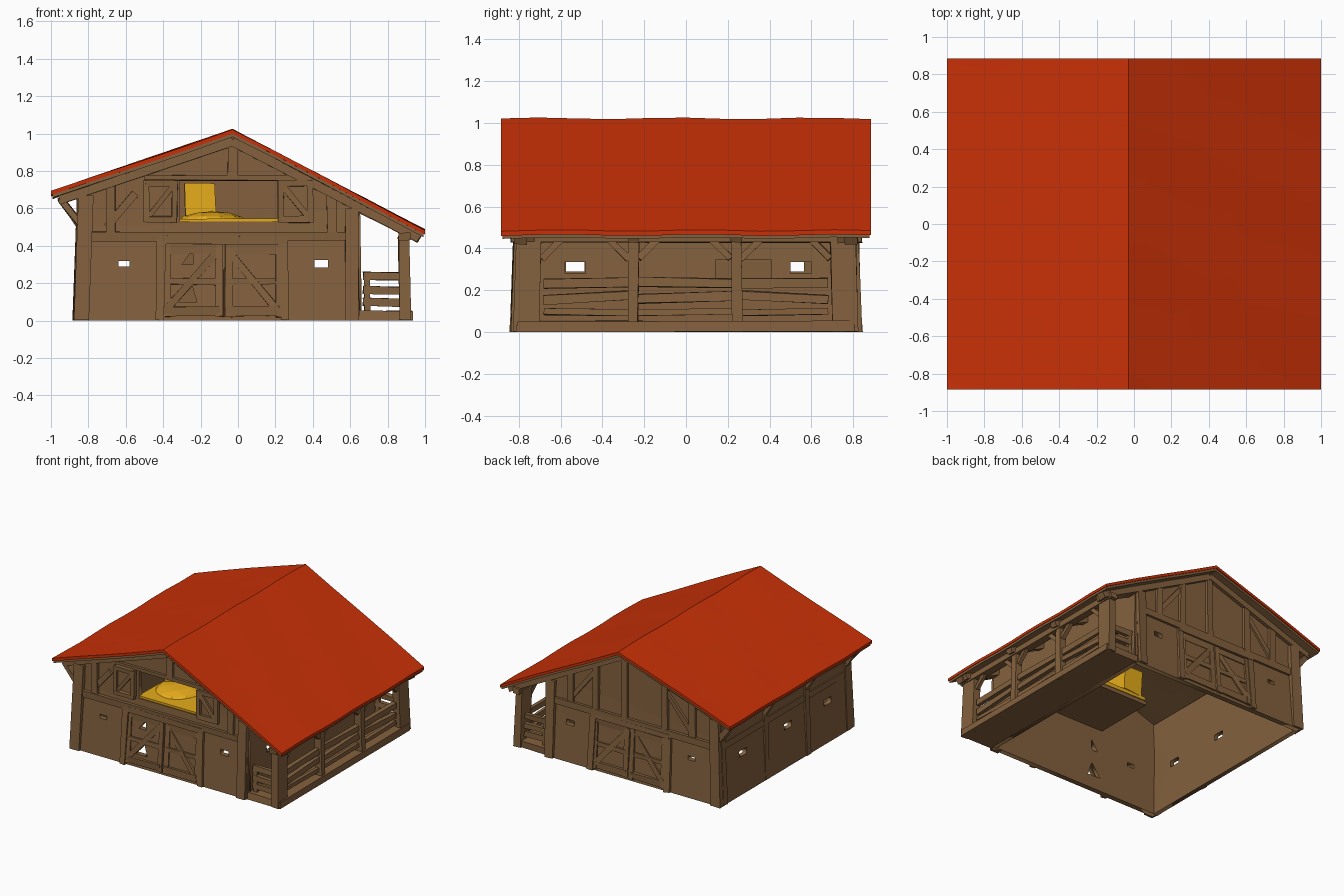
import bpy, bmesh, math, random
from mathutils import Vector, Matrix

if "Cube" in bpy.data.objects:
    bpy.data.objects.remove(bpy.data.objects["Cube"])
random.seed(4)

def mat(name, c):
    m = bpy.data.materials.new(name)
    m.diffuse_color = (*c, 1)
    m.use_nodes = True
    m.node_tree.nodes["Principled BSDF"].inputs["Base Color"].default_value = m.diffuse_color
    return m

WOOD = mat("brown wood", (0.232, 0.121, 0.048))
RED = mat("red roof", (0.58, 0.03, 0.002))
HAY = mat("yellow hay", (0.88, 0.46, 0.012))
RX, RZ = -0.03, 1.022                     # ridge position

def roof_z(x):                            # top surface of the roof
    return RZ + (x - RX) * 0.342 if x < RX else RZ - (x - RX) * 0.521

def add(name, me, m):
    me.materials.append(m)
    ob = bpy.data.objects.new(name, me)
    bpy.context.collection.objects.link(ob)
    return ob

def beams(name, items, m=WOOD, jit=0.004):
    """items: (start, end, width, depth); depth runs along y (or x for y-beams)."""
    bm = bmesh.new()
    for a, b, w, d in items:
        a, b = Vector(a), Vector(b)
        z = (b - a).normalized()
        side = Vector((0, 1, 0)) if abs(z.y) < 0.3 else Vector((1, 0, 0))
        x = side.cross(z).normalized()
        y = z.cross(x)
        R = Matrix((x, y, z)).transposed().to_4x4()
        S = Matrix.Diagonal((w, d, (b - a).length, 1))
        r = bmesh.ops.create_cube(bm, size=1, matrix=Matrix.Translation((a + b) / 2) @ R @ S)
        for v in r["verts"]:
            v.co += Vector([random.uniform(-jit, jit) for _ in range(3)])
            v.co.z = max(v.co.z, 0)
    me = bpy.data.meshes.new(name)
    bm.to_mesh(me)
    bm.free()
    return add(name, me, m)

def wall(name, loops, thick, place, lean):
    """Flat panel with holes; place maps (u, v, w) to xyz; lean flares the foot."""
    cu = bpy.data.curves.new(name, 'CURVE')
    cu.dimensions, cu.fill_mode, cu.extrude = '2D', 'BOTH', thick / 2
    for lp in loops:
        s = cu.splines.new('POLY')
        s.points.add(len(lp) - 1)
        for p, q in zip(s.points, lp):
            p.co = (q[0], q[1], 0, 1)
        s.use_cyclic_u = True
    tmp = bpy.data.objects.new(name + "_outline", cu)
    bpy.context.collection.objects.link(tmp)
    bpy.context.view_layer.update()
    me = bpy.data.meshes.new_from_object(tmp.evaluated_get(bpy.context.evaluated_depsgraph_get()))
    bpy.data.objects.remove(tmp)
    me.materials.clear()
    for v in me.vertices:
        p = Vector(place(*v.co))
        v.co = p + Vector(lean) * max(0, (0.5 - p.z) / 0.5)
    bm = bmesh.new()
    bm.from_mesh(me)
    bmesh.ops.remove_doubles(bm, verts=bm.verts, dist=1e-5)
    bmesh.ops.recalc_face_normals(bm, faces=bm.faces)
    bm.to_mesh(me)
    bm.free()
    return add(name, me, WOOD)

def rect(u0, u1, v0, v1):
    return [(u0, v0), (u1, v0), (u1, v1), (u0, v1)]

# Gable walls, front and back
L, R, T = -0.835, 0.64, 0.04
outline = [(-0.865, 0), (0.65, 0), (R, roof_z(R) - T), (RX, RZ - T), (L, roof_z(L) - T), (L, 0.5)]
small = [rect(-0.64, -0.58, 0.29, 0.32), rect(0.41, 0.48, 0.285, 0.325)]
loft_hole = rect(-0.31, 0.21, 0.53, 0.75)
gaps = [[(-0.33, 0.1), (-0.22, 0.1), (-0.25, 0.2)], [(-0.3, 0.3), (-0.24, 0.3), (-0.24, 0.38)]]
wall("front_wall", [outline, loft_hole] + small + gaps, 0.04, lambda u, v, w: (u, -0.77 + w, v), (0, -0.03, 0))
wall("back_wall", [outline] + small, 0.04, lambda u, v, w: (u, 0.77 + w, v), (0, 0.03, 0))

# Long side walls
wall("left_wall", [rect(-0.79, 0.79, 0, roof_z(L) - T)] + [rect(y - 0.045, y + 0.045, 0.29, 0.335) for y in (-0.53, -0.04, 0.52)],
     0.035, lambda u, v, w: (-0.83 + w, u, v), (-0.03, 0, 0))
wall("right_wall", [rect(-0.79, 0.79, 0, roof_z(R) - T), rect(0.14, 0.41, 0.25, 0.345)] +
     [rect(y - 0.05, y + 0.05, 0.28, 0.335) for y in (-0.53, 0.55)],
     0.035, lambda u, v, w: (0.635 + w, u, v), (0.01, 0, 0))

# Roof: red covering over a brown underlayer, slightly wavy
def roof(name, top, th, inset, m):
    bm = bmesh.new()
    xs = [-1 + inset, -0.76, -0.53, -0.28, RX, 0.2, 0.45, 0.7, 1 - inset]
    ny = 10
    def pt(x, j, low):
        y = -0.885 + inset + (1.77 - 2 * inset) * j / ny
        wob = 0.004 * math.sin(j * 1.7 + x * 5)
        return bm.verts.new((x, y, roof_z(x) - top - (th if low else 0) + wob))
    up = [[pt(x, j, False) for j in range(ny + 1)] for x in xs]
    dn = [[pt(x, j, True) for j in range(ny + 1)] for x in xs]
    n = len(xs) - 1
    for i in range(n):
        for j in range(ny):
            for g in (up, dn):
                bm.faces.new((g[i][j], g[i + 1][j], g[i + 1][j + 1], g[i][j + 1]))
        for j in (0, ny):
            bm.faces.new((up[i][j], up[i + 1][j], dn[i + 1][j], dn[i][j]))
    for j in range(ny):
        for i in (0, n):
            bm.faces.new((up[i][j], up[i][j + 1], dn[i][j + 1], dn[i][j]))
    bmesh.ops.recalc_face_normals(bm, faces=bm.faces)
    for f in bm.faces:
        f.smooth = True
    me = bpy.data.meshes.new(name)
    bm.to_mesh(me)
    bm.free()
    me.set_sharp_from_angle(angle=math.radians(25))
    return add(name, me, m)

roof("roof_covering", 0.0, 0.022, 0.0, RED)
roof("roof_underlayer", 0.022, 0.018, 0.008, WOOD)

# Timber framing on both gable ends
for s, end in ((-1, "front"), (1, "back")):
    y, yb = s * 0.79, s * 0.82
    fr = [((L, y, 0.45), (R, y, 0.45), 0.05, 0.045),
          ((L - 0.005, y + s * 0.02, 0.0), (L + 0.02, y, 0.67), 0.08, 0.06),
          ((R - 0.03, y + s * 0.02, 0.0), (R - 0.03, y, 0.6), 0.07, 0.06)]
    # rafters under the roof edge
    for x0 in (-0.95, 0.97):
        fr.append(((x0, y, roof_z(x0) - 0.06), (RX, y, RZ - 0.06), 0.05, 0.06))
    # gable posts
    for x in (-0.68, -0.03, 0.5) if s < 0 else (-0.62, -0.38, -0.03, 0.22, 0.44):
        z0 = 0.78 if s < 0 and x == -0.03 else 0.46
        fr.append(((x, y, z0), (x, y, roof_z(x) - 0.05), 0.05, 0.045))
    if s < 0:
        fr += [((-0.5, y, 0.765), (0.4, y, 0.765), 0.03, 0.04), ((-0.7, y, 0.5), (-0.55, y, 0.68), 0.035, 0.03)]
    else:
        fr += [((-0.62, y, 0.5), (-0.38, y, 0.78), 0.035, 0.03), ((0.44, y, 0.5), (0.22, y, 0.78), 0.035, 0.03)]
    # eave strut
    fr.append(((-0.95, y, 0.65), (-0.84, y, 0.51), 0.035, 0.05))
    beams(end + "_timber_frame", fr)

    # Double door with frame and braces
    dr = [((-0.42, yb, 0), (-0.41, y, 0.44), 0.045, 0.045), ((0.25, yb, 0), (0.24, y, 0.44), 0.045, 0.045),
          ((-0.42, y, 0.43), (0.26, y, 0.43), 0.04, 0.055)]
    for a, b in ((-0.39, -0.1), (-0.06, 0.22)):
        dr += [((a + 0.01, yb, 0.02), (a + 0.01, y, 0.41), 0.04, 0.03), ((b, yb, 0.02), (b, y, 0.41), 0.04, 0.03),
               ((a, yb, 0.05), (b, yb, 0.05), 0.05, 0.03), ((a, y, 0.38), (b, y, 0.38), 0.05, 0.03),
               ((a, (y + yb) / 2, 0.21), (b, (y + yb) / 2, 0.21), 0.035, 0.025)]
    dr += [((-0.38, yb, 0.06), (-0.11, y, 0.37), 0.04, 0.03), ((-0.05, y, 0.37), (0.21, yb, 0.06), 0.04, 0.03)]
    beams(end + "_double_door", dr)

# Open loft shutters
sh = []
for a, b, d in ((-0.49, -0.34, 1), (0.23, 0.385, -1)):
    y = -0.815
    sh += [((a, y + 0.015, 0.635), (b, y + 0.015, 0.635), 0.2, 0.015),
           ((a, y, 0.54), (b, y, 0.54), 0.035, 0.03), ((a, y, 0.735), (b, y, 0.735), 0.035, 0.03),
           ((a, y, 0.525), (a, y, 0.75), 0.03, 0.03), ((b, y, 0.525), (b, y, 0.75), 0.03, 0.03),
           ((a if d > 0 else b, y, 0.54), (b if d > 0 else a, y, 0.73), 0.03, 0.025)]
beams("loft_shutters", sh)

# Left wall framing
lf = [((-0.848, -0.78, 0.45), (-0.848, 0.78, 0.45), 0.05, 0.03), ((-0.845, -0.78, 0.64), (-0.845, 0.78, 0.64), 0.04, 0.03)]
for y in (-0.77, -0.27, 0.24, 0.77):
    lf += [((-0.868, y, 0), (-0.845, y, 0.66), 0.03, 0.05), ((-0.95, y, 0.66), (-0.85, y, 0.51), 0.03, 0.04)]
beams("left_wall_frame", lf)

# Loft floor with hay on it
beams("loft_floor", [((-0.33, -0.51, 0.495), (0.62, -0.51, 0.495), 0.03, 0.5)])
beams("hay_layer", [((-0.32, -0.52, 0.525), (0.3, -0.52, 0.525), 0.03, 0.52)], HAY, 0.006)
beams("hay_bale", [((-0.285, -0.38, 0.635), (-0.12, -0.38, 0.635), 0.2, 0.26)], HAY, 0.006)
bm = bmesh.new()
bmesh.ops.create_icosphere(bm, subdivisions=2, radius=1)
for v in bm.verts:
    v.co = (-0.14 + 0.18 * v.co.x, -0.52 + 0.2 * v.co.y, 0.53 + 0.055 * max(0, v.co.z))
me = bpy.data.meshes.new("hay_heap")
bm.to_mesh(me)
bm.free()
add("hay_heap", me, HAY)

# Side porch: floor, posts, top beam, braces, rafters
beams("porch_floor", [((0.79, -0.81, 0.025), (0.79, 0.81, 0.025), 0.05, 0.29)], jit=0.006)
po = [((0.89, -0.84, 0.45), (0.89, 0.84, 0.45), 0.04, 0.06)]
for y, w in ((-0.75, 0.12), (-0.25, 0.05), (0.24, 0.05), (0.75, 0.12)):
    po += [((0.895, y * 1.02, 0.0), (0.885, y, 0.45), 0.055, w),
           ((0.62, y, 0.61), (0.96, y, 0.445), 0.04, 0.05)]
    for d in (-1, 1):
        if abs(y + d * 0.1) < 0.8:
            po.append(((0.89, y + d * w / 2, 0.35), (0.89, y + d * (w / 2 + 0.09), 0.44), 0.03, 0.03))
beams("porch_posts", po)

# Porch railings: long side plus both ends
ra = []
for y0, y1 in ((-0.68, -0.27), (-0.23, 0.22), (0.26, 0.68)):
    for z, w in ((0.095, 0.03), (0.165, 0.045), (0.235, 0.045)):
        t = random.uniform(-0.012, 0.012)
        ra.append(((0.885, y0, z + t), (0.885, y1, z - t), w, 0.03))
for y in (-0.76, 0.76):
    for z in (0.1, 0.165, 0.24):
        ra.append(((0.67, y, z), (0.88, y, z - 0.005), 0.04, 0.03))
    ra.append(((0.69, y, 0.04), (0.69, y, 0.25), 0.03, 0.03))
beams("porch_railings", ra)
